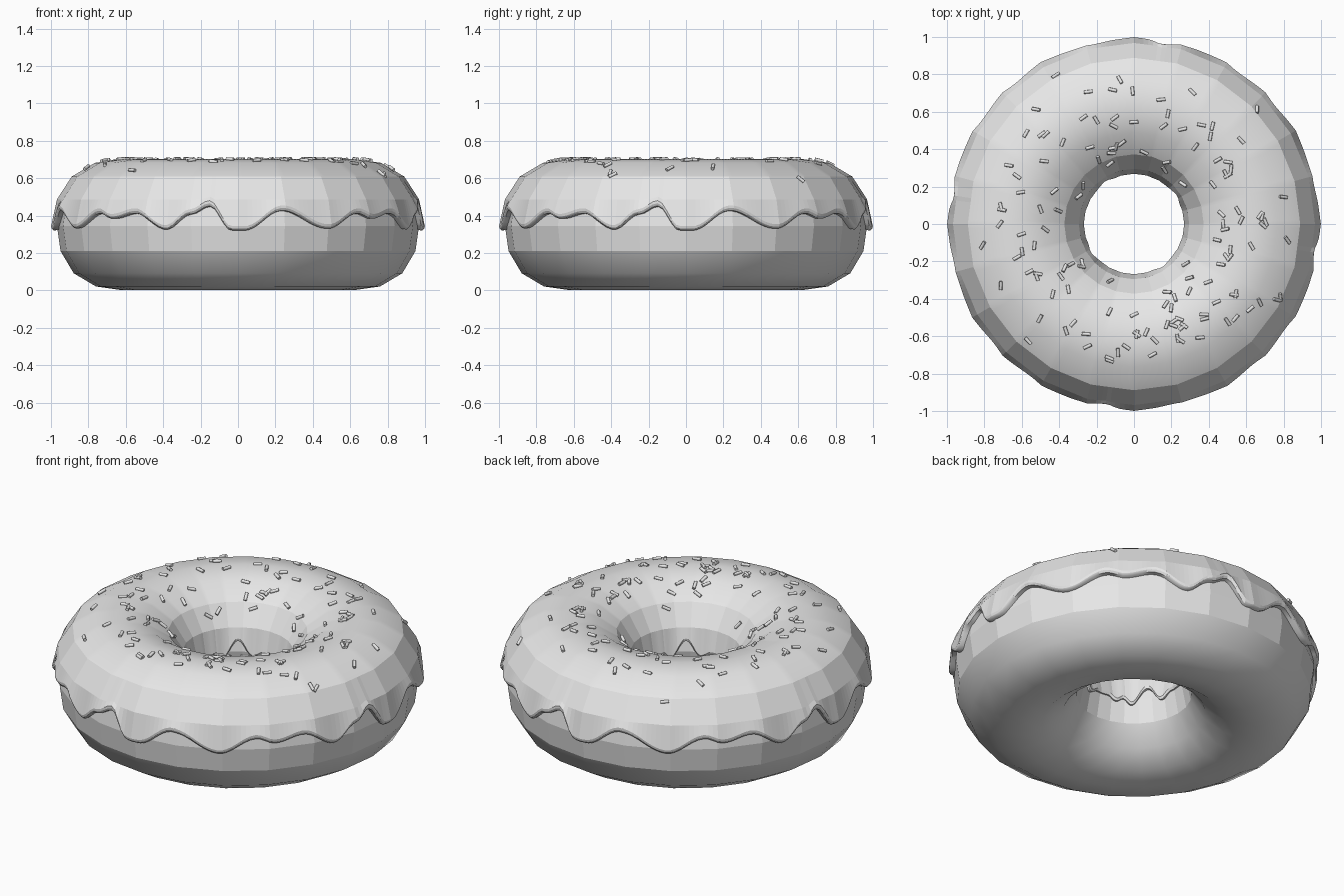
import bpy, bmesh, random
from math import sin, cos, pi, radians, asin
from mathutils import Vector, Matrix

if "Cube" in bpy.data.objects:
    bpy.data.objects.remove(bpy.data.objects["Cube"])

RING, MID, SEGS, SIDES = 0.625, 0.345, 24, 16   # ring radius, mid height, facets
DOUGH, ICING, RIM = 0.343, 0.357, 0.374         # tube radii

grey = bpy.data.materials.new("plain_grey")
grey.use_nodes = True
grey.diffuse_color = (0.8, 0.8, 0.8, 1)
grey.node_tree.nodes["Principled BSDF"].inputs["Base Color"].default_value = (0.8, 0.8, 0.8, 1)


def surface(phi, a, r):
    """Point on the faceted ring; phi runs around it, a around the tube."""
    if cos(a) > 0:
        r *= 1 + 0.045 * sin(2 * a) ** 2        # fuller outer shoulders
    step = 2 * pi / SEGS
    facet = cos(step / 2) / cos(phi % step - step / 2)
    d = (RING + r * cos(a)) * facet
    return Vector((sin(phi) * d, -cos(phi) * d, MID + r * sin(a)))


def wave(keys, phi):
    """Rounded wave through (degrees, height) keys, repeating each quarter."""
    t = (phi * 180 / pi) % 90
    keys = keys + [(keys[0][0] + 90, keys[0][1])]
    if t < keys[0][0]:
        t += 90
    for (t0, z0), (t1, z1) in zip(keys, keys[1:]):
        if t <= t1:
            return z0 + (z1 - z0) * (1 - cos(pi * (t - t0) / (t1 - t0))) / 2
    return keys[-1][1]


def add_object(name, bm):
    mesh = bpy.data.meshes.new(name)
    bm.to_mesh(mesh)
    bm.free()
    mesh.materials.append(grey)
    obj = bpy.data.objects.new(name, mesh)
    bpy.context.collection.objects.link(obj)
    return obj


def loft(name, columns, closed):
    """Skin columns of points around the ring; the belt stays faceted."""
    bm = bmesh.new()
    cols = [[bm.verts.new(p) for p in c] for c in columns]
    rows = len(cols[0])
    for i, c in enumerate(cols):
        n = cols[(i + 1) % len(cols)]
        for j in range(rows if closed else rows - 1):
            k = (j + 1) % rows
            bm.faces.new((c[j], n[j], n[k], c[k]))
    bm.normal_update()
    for f in bm.faces:
        f.smooth = not -0.5 < f.normal.z < 0.8
    return add_object(name, bm)


# Dough ring
loft("dough", [[surface(2 * pi * i / SEGS, 2 * pi * j / SIDES, DOUGH)
                for j in range(SIDES)] for i in range(SEGS)], True)

# Icing with dripping outer and inner edges
OUTER = [(2, .325), (14, .435), (29, .335), (41, .42), (47, .39), (56, .42),
         (67, .33), (75, .415), (81, .46), (88, .325)]
INNER = [(4, .35), (18, .32), (35, .41), (53, .31), (62, .345), (70, .325), (80, .35)]


def icing_column(phi):
    out = asin((wave(OUTER, phi) - MID) / RIM)
    inn = pi - asin((wave(INNER, phi) - MID) / ICING)
    step = 2 * pi / SIDES
    rows = [(out, 0.31), (out - 0.015, RIM - 0.012), (out + 0.015, RIM - 0.003),
            (out + 0.05, RIM)]
    rows += [(step * j, ICING) for j in range(1, SIDES // 2)]
    rows[4] = (max(step, out + 0.12), ICING + 0.006)
    rows += [(inn - 0.04, ICING), (inn, ICING - 0.006), (inn, 0.31)]
    return [surface(phi, a, r) for a, r in rows]


FINE = SEGS * 10
loft("icing", [icing_column(2 * pi * i / FINE) for i in range(FINE)], False)

# Sprinkles scattered over the top
random.seed(7)
bm = bmesh.new()
for _ in range(135):
    phi = random.uniform(0, 2 * pi)
    a = radians(min(max(random.gauss(92, 27), 42), 145))
    normal = Vector((sin(phi) * cos(a), -cos(phi) * cos(a), sin(a)))
    around = Vector((cos(phi), sin(phi), 0))
    turn = random.uniform(0, pi)
    along = around * cos(turn) + normal.cross(around) * sin(turn)
    spin = along.to_track_quat('Z', 'Y').to_matrix().to_4x4()
    place = Matrix.Translation(surface(phi, a, ICING) + normal * 0.001)
    bmesh.ops.create_cone(bm, cap_ends=True, segments=8, radius1=0.009, radius2=0.009,
                          depth=0.046, matrix=place @ spin)
for f in bm.faces:
    f.smooth = len(f.verts) == 4
for e in bm.edges:
    e.smooth = all(f.smooth for f in e.link_faces)
add_object("sprinkles", bm)
